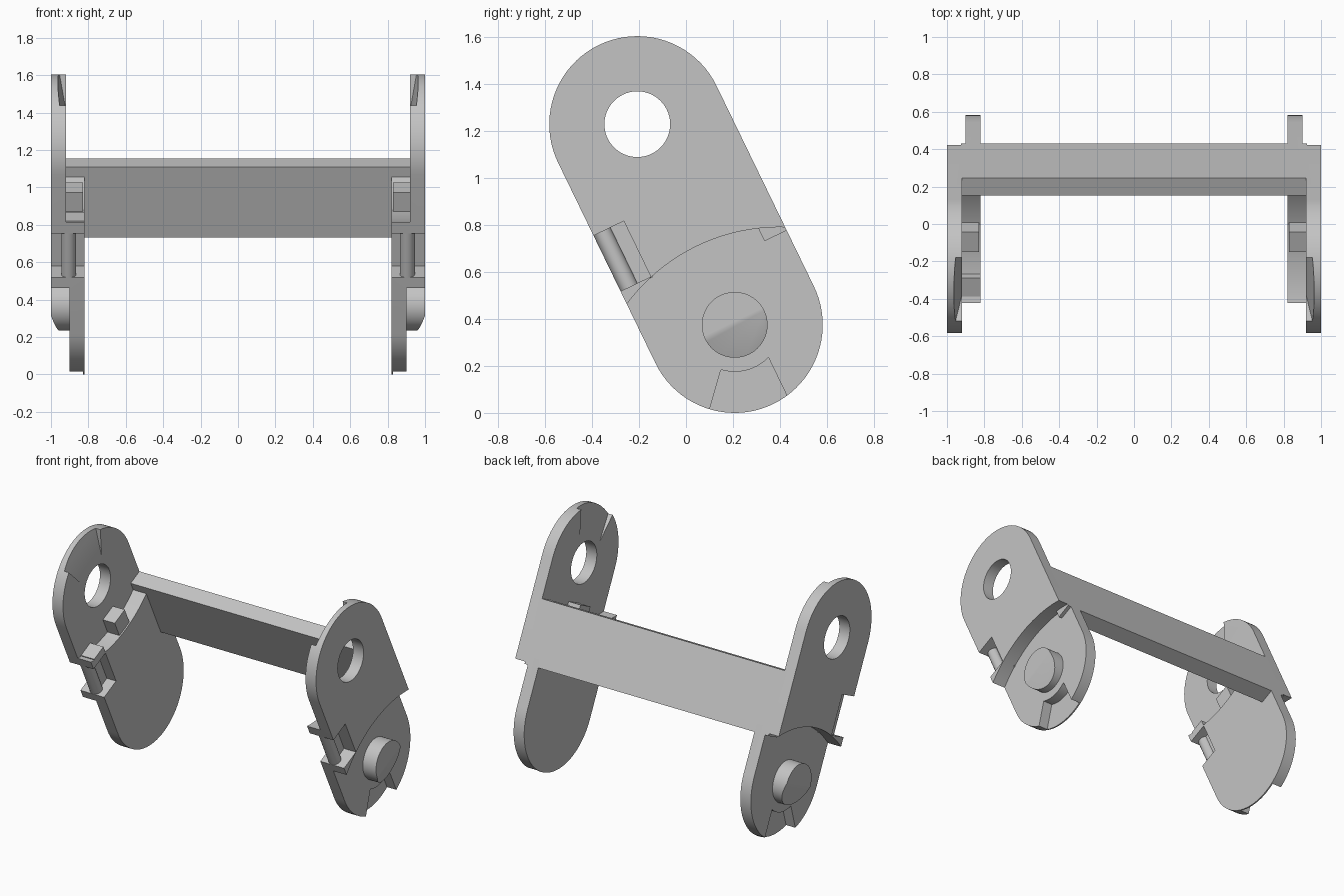
import bpy, bmesh, math
from mathutils import Vector

if "Cube" in bpy.data.objects:
    bpy.data.objects.remove(bpy.data.objects["Cube"])

TILT = math.radians(25.9)
R = 0.375          # end radius of the side plate
T = 0.475          # distance from the middle to each end centre
HEIGHT = T * math.cos(TILT) + R

grey = bpy.data.materials.new("light_grey")
grey.use_nodes = True
COLOUR = (0.55, 0.55, 0.55, 1)
grey.diffuse_color = COLOUR
grey.node_tree.nodes["Principled BSDF"].inputs["Base Color"].default_value = COLOUR


def arc(t, r, start, end, steps, s=0):
    """Points on an arc in the tilted side plane (s across, t along)."""
    angles = [math.radians(start + (end - start) * i / steps) for i in range(steps + 1)]
    return [(s + r * math.cos(a), t + r * math.sin(a)) for a in angles]


def disc(t, r, steps=64):
    return arc(t, r, 0, 360, steps)[:-1]


def box(s0, s1, t0, t1):
    return [(s0, t0), (s1, t0), (s1, t1), (s0, t1)]


def finish(name, bm):
    bmesh.ops.recalc_face_normals(bm, faces=bm.faces)
    mesh = bpy.data.meshes.new(name)
    bm.to_mesh(mesh)
    bm.free()
    mesh.materials.append(grey)
    obj = bpy.data.objects.new(name, mesh)
    bpy.context.collection.objects.link(obj)
    obj.rotation_euler.x = TILT
    obj.location.z = HEIGHT
    return obj


def prism_mesh(points, x0, x1):
    """Extrude an outline along x; x1 may be a function of t."""
    bm = bmesh.new()
    depth = x1 if callable(x1) else lambda t: x1
    near = [bm.verts.new((x0, s, t)) for s, t in points]
    far = [bm.verts.new((depth(t), s, t)) for s, t in points]
    bm.faces.new(near)
    bm.faces.new(far)
    for i in range(len(points)):
        j = (i + 1) % len(points)
        bm.faces.new((near[i], near[j], far[j], far[i]))
    return bm


def prism(name, points, x0, x1):
    return finish(name, prism_mesh(points, x0, x1))


def select(obj):
    bpy.ops.object.select_all(action='DESELECT')
    obj.select_set(True)
    bpy.context.view_layer.objects.active = obj


def cut(obj, points, x0, x1):
    cutter = prism("cutter", points, x0, x1)
    cutter.hide_render = True
    bpy.context.view_layer.update()
    mod = obj.modifiers.new("cut", 'BOOLEAN')
    mod.operation = 'DIFFERENCE'
    mod.solver = 'EXACT'
    mod.object = cutter
    select(obj)
    bpy.ops.object.modifier_apply(modifier=mod.name)
    bpy.data.objects.remove(cutter)


def mirror_copy(obj, name):
    bm = bmesh.new()
    bm.from_mesh(obj.data)
    for v in bm.verts:
        v.co.x = -v.co.x
    return finish(name, bm)


# Side plate: stepped slab, outer half above and inner half below
plate = prism("left_side_plate", arc(T, R, 0, 180, 40) + arc(-T, R, 180, 360, 40), 0.82, 1.0)
cut(plate, disc(0.913, 0.81, 128), 0.7, 0.92)
cut(plate, disc(-0.913, 0.81, 128), 0.90, 1.1)

# Pivot hole, hinge notch and the two end recesses
cut(plate, disc(T, 0.14), 0.7, 1.1)
cut(plate, box(-0.5, -0.232, -0.134, 0.129), 0.7, 1.1)
stop = arc(-T, 0.2, 227, 290, 10) + [(0.068, -0.95), (-0.43, -0.95)]
cut(plate, stop, 0.83, 1.1)
cut(plate, [(-0.22, 0.88), (0.22, 0.88), (0.12, 0.62), (-0.12, 0.62)],
    0.85, lambda t: 0.92 + 0.19 * (t - 0.62))

# Pivot pin with a sloping lead-in face
bm = prism_mesh(disc(-T, 0.14), 0.89, 1.0)
res = bmesh.ops.bisect_plane(bm, geom=bm.verts[:] + bm.edges[:] + bm.faces[:], dist=1e-5,
                             plane_co=Vector((1, 0, -T)), plane_no=Vector((1, 0, -0.35)),
                             clear_outer=True)
bmesh.ops.holes_fill(bm, edges=[e for e in bm.edges if e.is_boundary])
pin = finish("left_pivot_pin", bm)

# Square peg on the inner face
peg = prism("left_locking_peg", box(-0.06, 0.06, 0.1, 0.22), 0.83, 0.93)

# Hinge rod in the notch, with the web behind it
bm = bmesh.new()
bmesh.ops.create_cone(bm, cap_ends=True, segments=32, radius1=0.04, radius2=0.04, depth=0.27)
bmesh.ops.translate(bm, verts=bm.verts, vec=(0.905, -0.335, -0.002))
rod = finish("left_hinge_rod", bm)
web = prism("left_hinge_web", box(-0.32, -0.225, -0.14, 0.135), 0.89, 0.91)

parts = [plate, pin, peg, rod, web]
parts += [mirror_copy(p, p.name.replace("left", "right")) for p in parts]

# Small lip over the right hinge notch
parts.append(prism("right_notch_lip", box(-0.34, -0.23, 0.129, 0.185), -0.93, -0.82))

# Cross bar joining the plates along the back edge
parts.append(prism("cross_bar", box(0.27, R, -0.21, 0.21), -0.925, 0.925))

for part in parts:
    select(part)
    bpy.ops.object.shade_smooth_by_angle(angle=math.radians(25))
